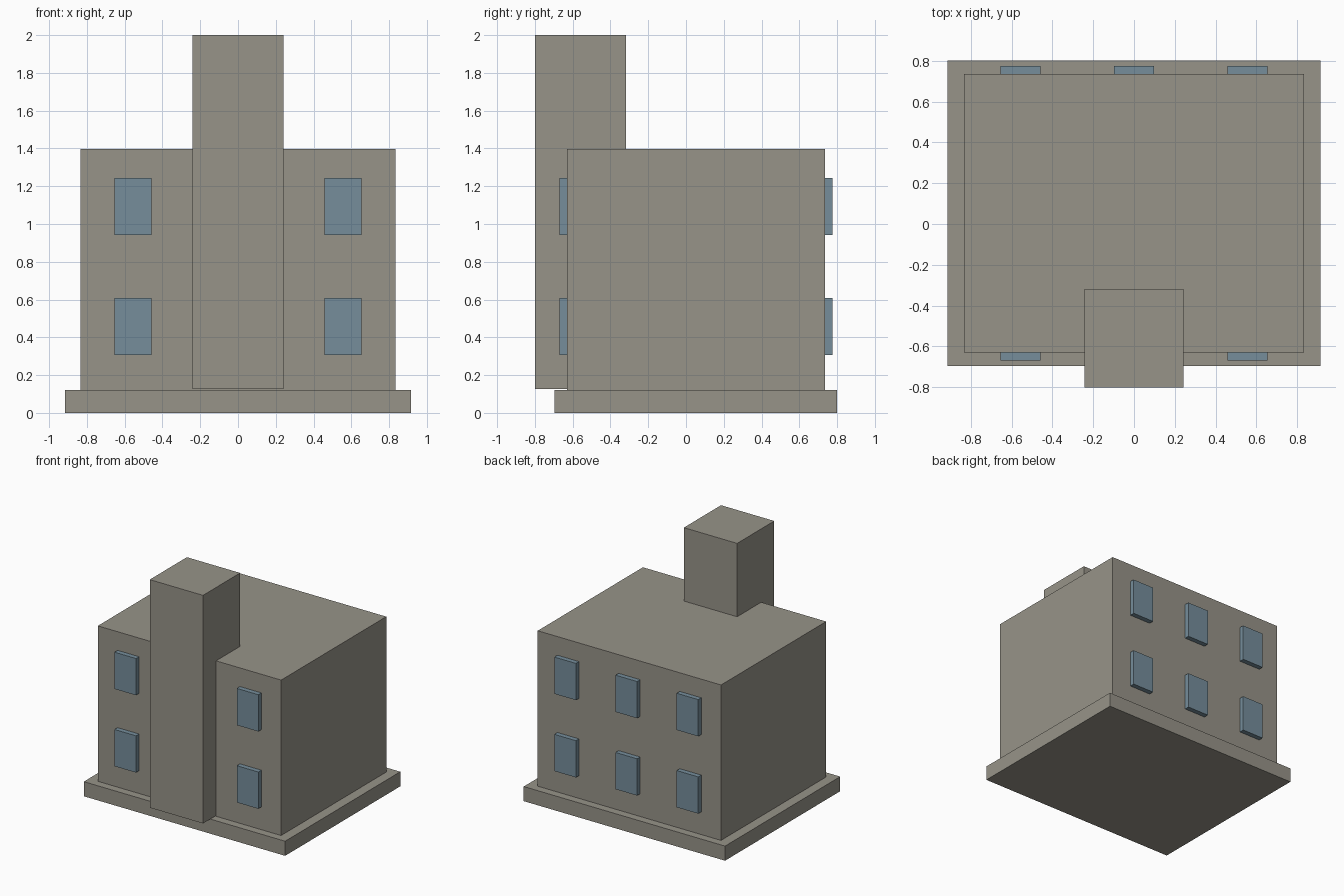
import bpy
import bmesh
from mathutils import Vector

cube = bpy.data.objects.get("Cube")
if cube:
    bpy.data.objects.remove(cube, do_unlink=True)


def make_material(name, color):
    mat = bpy.data.materials.new(name)
    mat.use_nodes = True
    mat.diffuse_color = color
    mat.node_tree.nodes["Principled BSDF"].inputs["Base Color"].default_value = color
    return mat


def box(name, low, high, mat):
    low, high = Vector(low), Vector(high)
    bm = bmesh.new()
    bmesh.ops.create_cube(bm, size=1)
    bmesh.ops.scale(bm, vec=high - low, verts=bm.verts)
    mesh = bpy.data.meshes.new(name)
    bm.to_mesh(mesh)
    bm.free()
    mesh.materials.append(mat)
    obj = bpy.data.objects.new(name, mesh)
    obj.location = (low + high) / 2
    bpy.context.collection.objects.link(obj)
    return obj


stone = make_material("warm grey stone", (0.31, 0.295, 0.25, 1))
glass = make_material("blue grey glass", (0.18, 0.27, 0.33, 1))

# Masses: plinth, house and the tower projecting at the front
FRONT, BACK = -0.63, 0.735
box("plinth", (-0.915, -0.695, 0), (0.915, 0.8, 0.12), stone)
box("house_body", (-0.833, FRONT, 0.12), (0.833, BACK, 1.397), stone)
box("front_tower", (-0.242, -0.8, 0.126), (0.242, -0.318, 2), stone)

# Windows: two storeys, two columns in front and three behind
DEPTH = 0.04
columns = {"right": -0.556, "middle": 0, "left": 0.556}
storeys = {"lower": 0.458, "upper": 1.093}
for storey, z in storeys.items():
    for column, x in columns.items():
        for side, wall, out in (("front", FRONT, -1), ("back", BACK, 1)):
            if side == "front" and column == "middle":
                continue
            ys = sorted((wall, wall + out * DEPTH))
            box(f"{side}_{storey}_{column}_window",
                (x - 0.098, ys[0], z - 0.151), (x + 0.098, ys[1], z + 0.151), glass)
